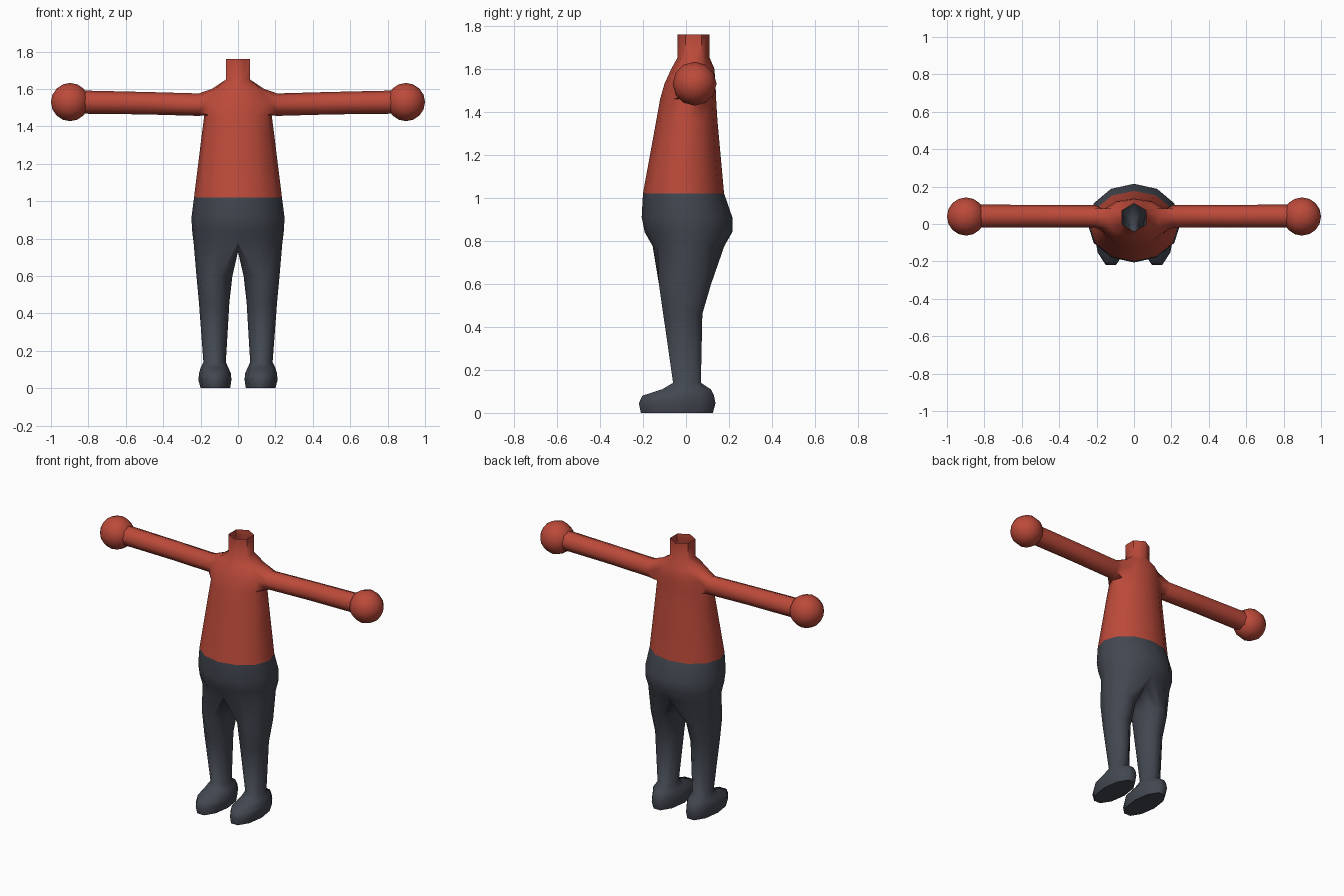
import bpy, bmesh, math
from mathutils import Matrix

if "Cube" in bpy.data.objects:
    bpy.data.objects.remove(bpy.data.objects["Cube"])


def material(name, rgb):
    m = bpy.data.materials.new(name)
    m.diffuse_color = (*rgb, 1)
    m.use_nodes = True
    m.node_tree.nodes["Principled BSDF"].inputs["Base Color"].default_value = m.diffuse_color
    return m


RED = material("red", (0.5, 0.068, 0.042))
GREY = material("dark grey", (0.055, 0.063, 0.08))


def half_ring(bm, z, w, front, back, hexed=False):
    """Seven points from front centre to back centre on the +x side."""
    cy, ry = (front + back) / 2, (back - front) / 2
    ring = []
    for i in range(7):
        a = math.radians(30 * i - 90)
        k = math.cos(math.pi / 6) if hexed and i % 2 else 1
        ring.append(bm.verts.new((w * k * math.cos(a), cy + ry * k * math.sin(a), z)))
    return ring


def strip(bm, lower, upper, closed=False, skip=()):
    n = len(lower)
    for i in range(n if closed else n - 1):
        j = (i + 1) % n
        if i not in skip:
            bm.faces.new((lower[i], lower[j], upper[j], upper[i]))


def finish(bm, name, mat):
    bmesh.ops.delete(bm, geom=[v for v in bm.verts if not v.link_faces], context='VERTS')
    me = bpy.data.meshes.new(name)
    bm.to_mesh(me)
    bm.free()
    me.materials.append(mat)
    ob = bpy.data.objects.new(name, me)
    bpy.context.collection.objects.link(ob)
    mirror = ob.modifiers.new("mirror", 'MIRROR')
    mirror.merge_threshold = 0.0005
    bpy.ops.object.select_all(action='DESELECT')
    ob.select_set(True)
    bpy.context.view_layer.objects.active = ob
    bpy.ops.object.shade_smooth_by_angle(angle=math.radians(60))
    return ob


# Shirt: torso, shoulders and open hexagonal neck (z, half width, front, back)
bm = bmesh.new()
torso = [(1.02, .235, -.2, .177), (1.36, .193, -.138, .146), (1.46, .18, -.12, .14),
         (1.53, .19, -.1, .137), (1.6, .14, -.068, .132)]
rows = [half_ring(bm, *r) for r in torso]
rows += [half_ring(bm, z, .075, -.04, .11, True) for z in (1.65, 1.76)]
for k in range(len(rows) - 1):
    strip(bm, rows[k], rows[k + 1], skip=(2, 3) if k in (2, 3) else ())

# Sleeve: grows out of the eight-sided shoulder opening
lo, mid, hi = rows[2:5]
ring = [mid[4], hi[4], hi[3], hi[2], mid[2], lo[2], lo[3], lo[4]]
for x, z, r in ((.21, 1.516, .06), (.5, 1.524, .06), (.85, 1.53, .062)):
    new = []
    for k in range(8):
        a = math.radians(45 * k)
        new.append(bm.verts.new((x, .042 + r * math.cos(a), z + r * math.sin(a))))
    strip(bm, ring, new, closed=True)
    ring = new
finish(bm, "shirt", RED)

# Hands: low-poly balls
bm = bmesh.new()
bmesh.ops.create_uvsphere(bm, u_segments=12, v_segments=8, radius=.102,
                          matrix=Matrix.Translation((.898, .04, 1.53))
                          @ Matrix.Rotation(math.pi / 2, 4, 'Y'))
finish(bm, "hands", RED)

# Trousers: hips and belly, from the waist down
bm = bmesh.new()
hips = [(1.02, .235, -.2, .177), (.91, .249, -.206, .215),
        (.84, .245, -.192, .215), (.775, .237, -.155, .178)]
rows = [half_ring(bm, *r) for r in hips]
for upper, lower in zip(rows, rows[1:]):
    strip(bm, lower, upper)

# Legs and feet (z, inner x, outer x, front, back), joined at the crotch
crotch = [bm.verts.new((0, y, .73)) for y in (.11, .015, -.08)]
ring = rows[-1] + crotch
legs = [(.6, .03, .222, -.126, .117), (.46, .046, .209, -.106, .076),
        (.14, .065, .185, -.06, .069), (.11, .052, .2, -.11, .115),
        (.08, .038, .208, -.203, .13), (.045, .035, .212, -.219, .137),
        (0, .042, .2, -.21, .125)]
for z, x0, x1, y0, y1 in legs:
    new = []
    for i in range(10):
        a = math.radians(36 * (i - 3))
        new.append(bm.verts.new(((x0 + x1) / 2 + (x1 - x0) / 2 * math.cos(a),
                                 (y0 + y1) / 2 + (y1 - y0) / 1.902 * math.sin(a), z)))
    strip(bm, new, ring, closed=True)
    ring = new
bm.faces.new(ring[::-1])
finish(bm, "trousers", GREY)
